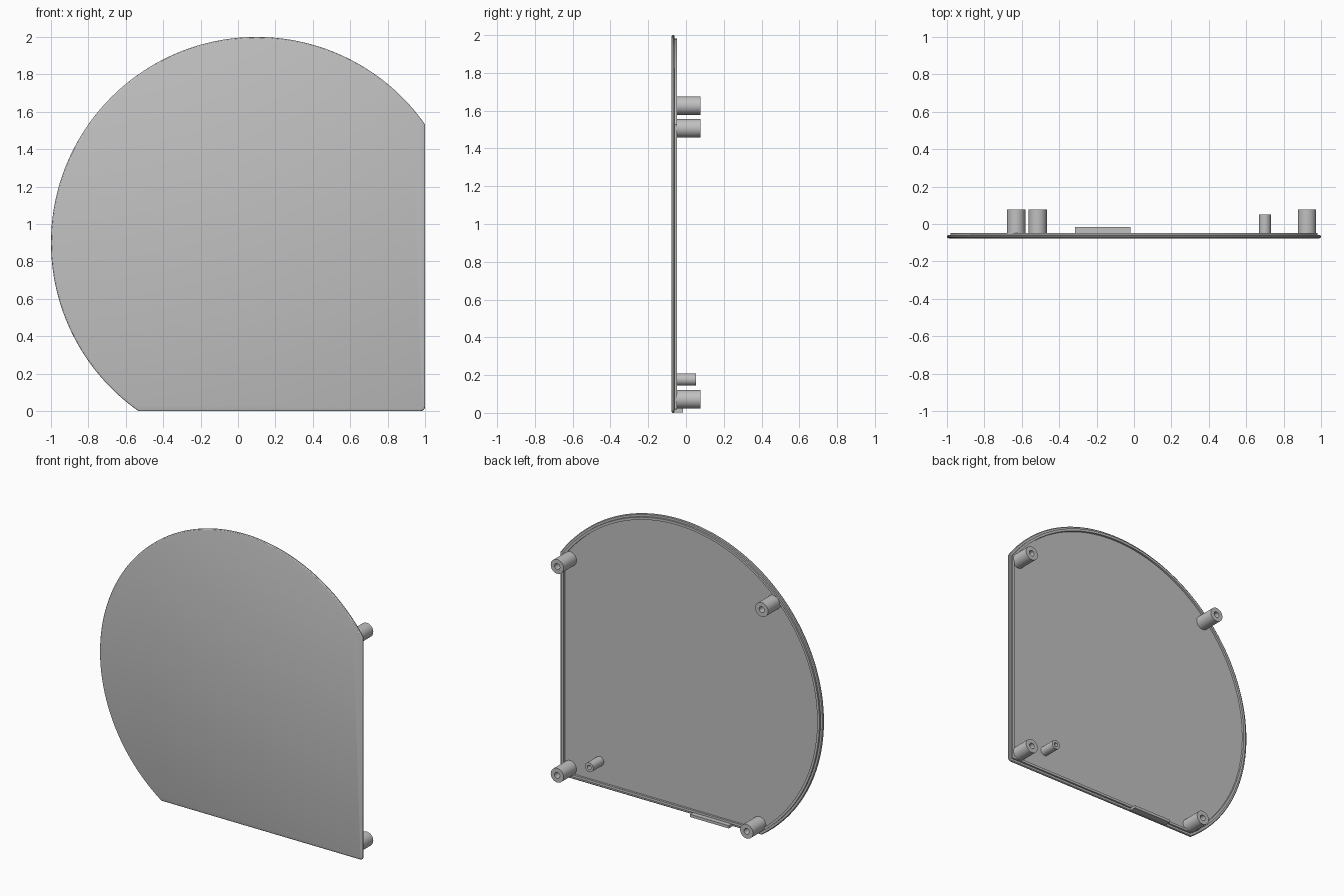
import bpy, bmesh, math

if "Cube" in bpy.data.objects:
    bpy.data.objects.remove(bpy.data.objects["Cube"])

grey = bpy.data.materials.new("plain_grey")
grey.diffuse_color = (0.53, 0.53, 0.53, 1)
grey.use_nodes = True
grey.node_tree.nodes["Principled BSDF"].inputs["Base Color"].default_value = grey.diffuse_color

CX, CZ, R = 0.1, 0.9, 1.1      # disc centre and radius before the two flat cuts
FRONT, FLOOR, BACK = -0.078, -0.062, 0.078


def finish(name, bm):
    bmesh.ops.recalc_face_normals(bm, faces=bm.faces)
    mesh = bpy.data.meshes.new(name)
    bm.to_mesh(mesh)
    bm.free()
    mesh.materials.append(grey)
    ob = bpy.data.objects.new(name, mesh)
    bpy.context.collection.objects.link(ob)
    bpy.ops.object.select_all(action='DESELECT')
    ob.select_set(True)
    bpy.context.view_layer.objects.active = ob
    bpy.ops.object.shade_smooth_by_angle(angle=math.radians(28))
    return ob


def loft(name, rings):
    """Skin a list of equal-length point loops and cap both ends."""
    bm = bmesh.new()
    loops = [[bm.verts.new(p) for p in ring] for ring in rings]
    for a, b in zip(loops, loops[1:]):
        for i in range(len(a)):
            j = (i + 1) % len(a)
            bm.faces.new((a[i], a[j], b[j], b[i]))
    bm.faces.new(loops[0])
    bm.faces.new(loops[-1])
    return finish(name, bm)


def outline(d, y, n=120):
    """Disc cut flat at the right and bottom, inset by d, at depth y."""
    r, right, low = R - d, 1 - d, d
    a0 = math.acos((right - CX) / r)
    a1 = 2 * math.pi - math.acos((CX - CX + low - CZ) / r) + math.pi / 2
    a1 = math.pi + math.asin((CZ - low) / r)
    pts = [(CX + r * math.cos(a0 + (a1 - a0) * i / n), y,
            CZ + r * math.sin(a0 + (a1 - a0) * i / n)) for i in range(n + 1)]
    c = max(0.022 - d, 0.003)   # small rounded corner between the flats
    for i in range(5):
        a = -math.pi / 2 + math.pi / 2 * i / 4
        pts.append((right - c + c * math.cos(a), y, low + c + c * math.sin(a)))
    return pts


# Cover: softened front edge, stepped lip and recessed back floor
section = [(0.013, FRONT), (0.004, -0.075), (0, -0.070), (0, -0.064),
           (0.005, -0.060), (0.019, -0.060), (0.019, -0.048),
           (0.036, -0.048), (0.036, FLOOR)]
loft("cover_plate", [outline(d, y) for d, y in section])


# Hollow mounting posts on the back
def post(name, x, z, r, hole, end, n=32):
    prof = [(r, FLOOR - 0.004), (r, end), (hole, end), (hole, -0.03)]
    loft(name, [[(x + q * math.cos(2 * math.pi * i / n), y,
                  z + q * math.sin(2 * math.pi * i / n)) for i in range(n)]
                for q, y in prof])


for name, x, z in (("post_upper_right", 0.925, 1.507),
                   ("post_lower_right", 0.925, 0.072),
                   ("post_lower_left", -0.515, 0.072),
                   ("post_upper_left", -0.63, 1.627)):
    post(name, x, z, 0.049, 0.02, BACK)
post("small_peg", 0.70, 0.177, 0.032, 0.014, 0.052)

# Locating tab on the bottom edge
x0, x1, z0, z1 = -0.315, -0.02, 0.003, 0.022
loft("bottom_tab", [[(x0, y, z0), (x1, y, z0), (x1, y, z1), (x0, y, z1)]
                    for y in (-0.066, -0.015)])
